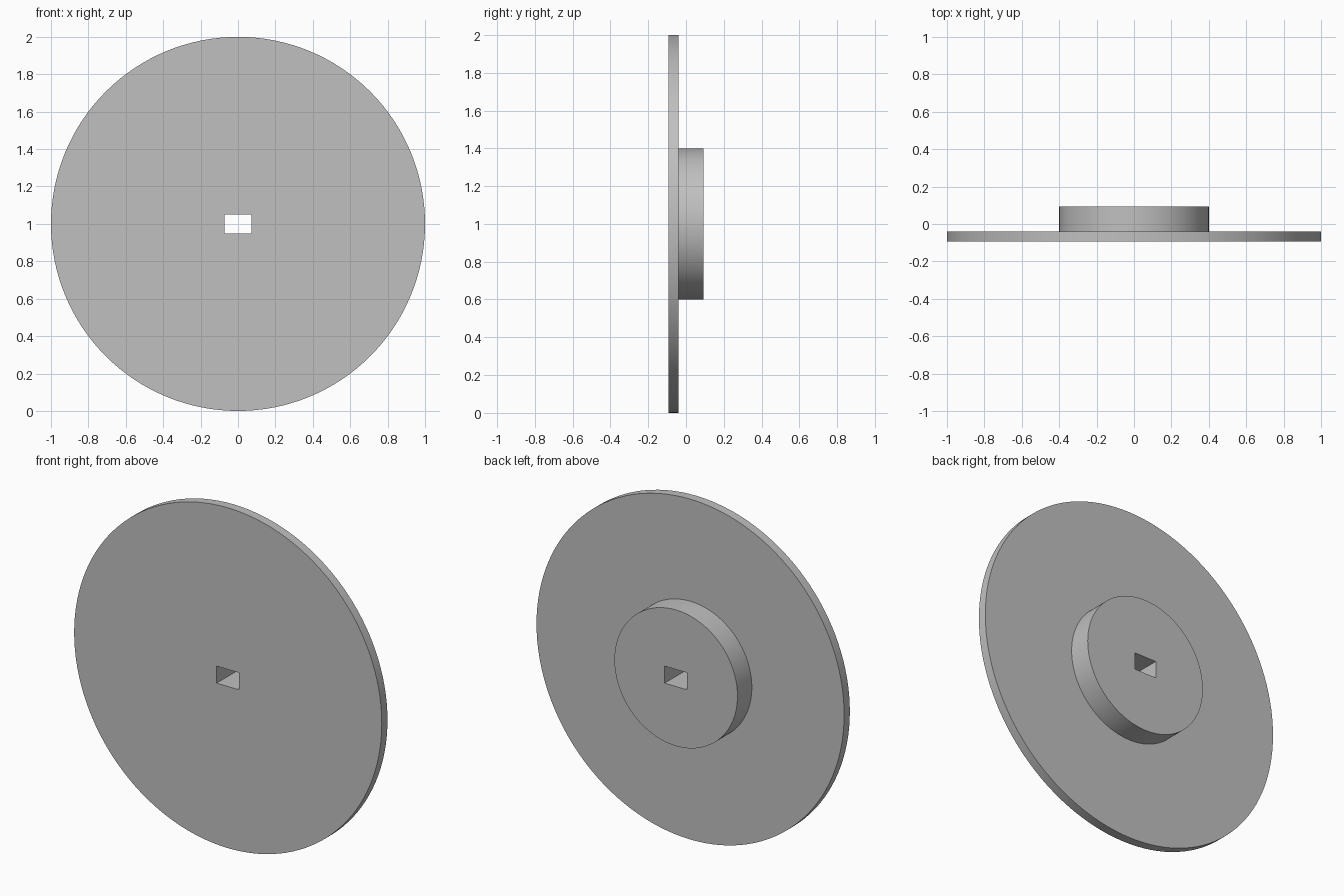
import bpy
import math

if "Cube" in bpy.data.objects:
    bpy.data.objects.remove(bpy.data.objects["Cube"], do_unlink=True)

FRONT, STEP, BACK = -0.0933, -0.04, 0.0933
CENTRE_Z = 1.0

grey = bpy.data.materials.new("plain grey")
grey.use_nodes = True
colour = (0.527, 0.527, 0.527, 1)
grey.diffuse_color = colour
grey.node_tree.nodes["Principled BSDF"].inputs["Base Color"].default_value = colour


def disc(name, radius, y0, y1):
    """Round disc with its axis along y."""
    bpy.ops.mesh.primitive_cylinder_add(
        vertices=128, radius=radius, depth=y1 - y0,
        location=(0, (y0 + y1) / 2, CENTRE_Z), rotation=(math.pi / 2, 0, 0))
    obj = bpy.context.object
    obj.name = name
    obj.data.materials.append(grey)
    return obj


def combine(target, tool, operation):
    """Apply a boolean to target and discard the tool."""
    mod = target.modifiers.new(operation.lower(), "BOOLEAN")
    mod.operation = operation
    mod.solver = "EXACT"
    mod.object = tool
    bpy.context.view_layer.objects.active = target
    bpy.ops.object.modifier_apply(modifier=mod.name)
    bpy.data.objects.remove(tool, do_unlink=True)


# Thin wheel plate with a thicker hub on its back
wheel = disc("wheel_with_hub", 1.0, FRONT, STEP)
hub = disc("hub", 0.4, STEP, BACK)
combine(wheel, hub, "UNION")

# Rectangular shaft hole right through the middle
bpy.ops.mesh.primitive_cube_add(size=1, location=(0, 0, CENTRE_Z))
slot = bpy.context.object
slot.name = "shaft_hole_cutter"
slot.scale = (0.146, 0.5, 0.1)
slot.hide_render = True
slot.data.materials.append(grey)
bpy.context.view_layer.update()
combine(wheel, slot, "DIFFERENCE")

# Smooth rims with crisp edges
bpy.ops.object.select_all(action="DESELECT")
wheel.select_set(True)
bpy.context.view_layer.objects.active = wheel
bpy.ops.object.shade_smooth_by_angle(angle=math.radians(30))
